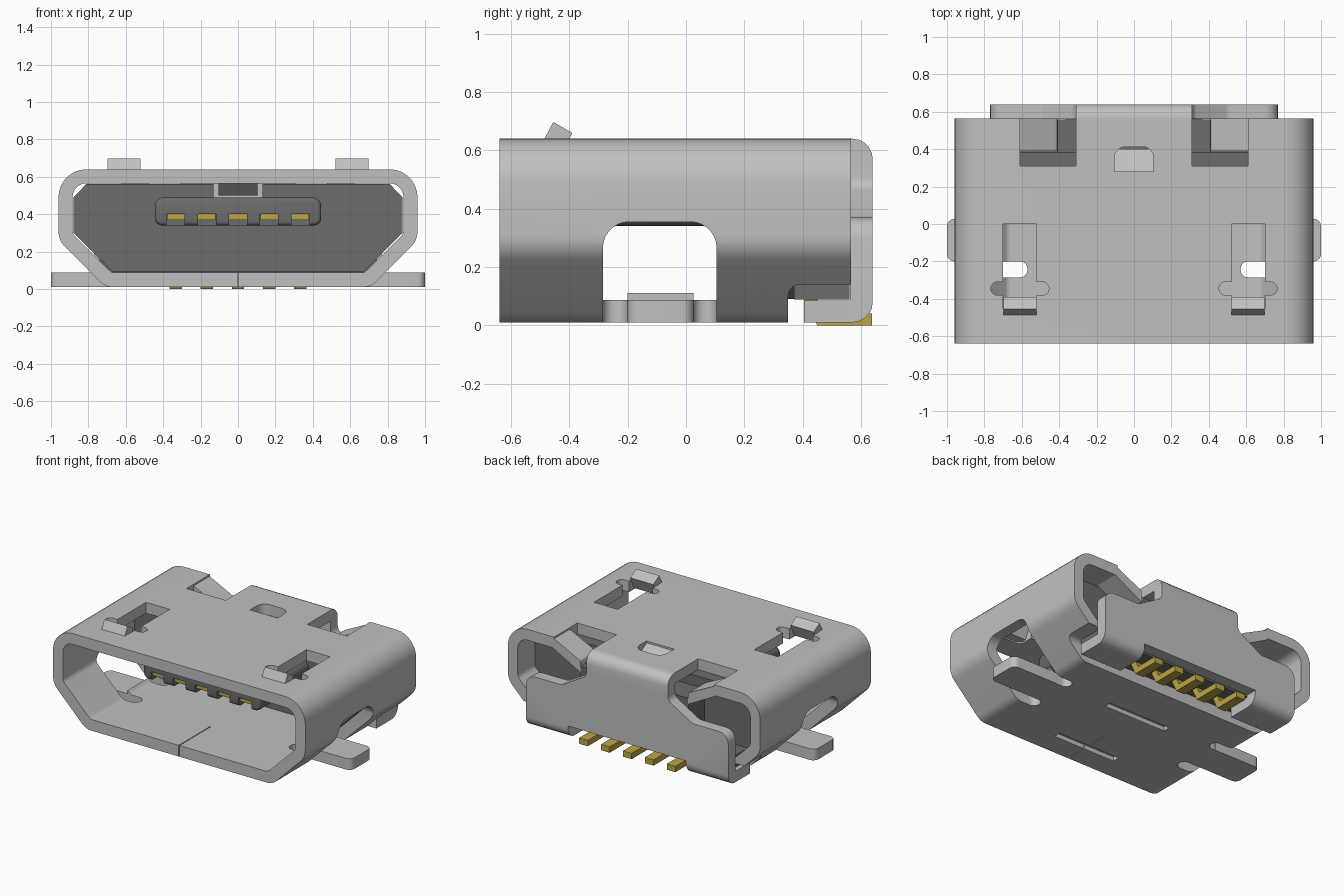
import bpy, bmesh, math
from mathutils import Vector

cube = bpy.data.objects.get("Cube")
if cube:
    bpy.data.objects.remove(cube, do_unlink=True)


def material(name, color):
    m = bpy.data.materials.new(name)
    m.use_nodes = True
    m.diffuse_color = (*color, 1)
    m.node_tree.nodes["Principled BSDF"].inputs["Base Color"].default_value = (*color, 1)
    return m


STEEL = material("steel grey", (0.53, 0.53, 0.53))
PLASTIC = material("dark plastic", (0.15, 0.15, 0.15))
GOLD = material("contact gold", (0.50, 0.38, 0.06))


def rounded(corners, steps=7):
    """Outline from (u, v, radius) corners."""
    out, n = [], len(corners)
    for i, (u, v, r) in enumerate(corners):
        p = Vector((u, v))
        if r == 0:
            out.append((u, v))
            continue
        a = (Vector(corners[i - 1][:2]) - p).normalized()
        b = (Vector(corners[(i + 1) % n][:2]) - p).normalized()
        half = a.angle(b) / 2
        c = p + (a + b).normalized() * (r / math.sin(half))
        d = r / math.tan(half)
        v0, v1 = p + a * d - c, p + b * d - c
        sweep = v0.angle_signed(v1)
        start = math.atan2(v0.y, v0.x)
        for k in range(steps + 1):
            t = start - sweep * k / steps
            out.append((c.x + r * math.cos(t), c.y + r * math.sin(t)))
    return out


def mirrored(half):
    """Close a right-hand half outline over x = 0."""
    return half + [(-u, v, r) for u, v, r in reversed(half)]


def smooth(ob):
    ob.data.shade_smooth()
    ob.data.set_sharp_from_angle(angle=math.radians(32))


def prism(name, pts, axis, a, b, mat=STEEL, bevel=None, width=0.0, segs=5):
    """Extrude an outline along an axis; bevel edges whose two ends pass a test."""
    place = {"x": lambda u, v, t: (t, u, v),
             "y": lambda u, v, t: (u, t, v),
             "z": lambda u, v, t: (u, v, t)}[axis]
    bm = bmesh.new()
    lo = [bm.verts.new(place(u, v, a)) for u, v in pts]
    hi = [bm.verts.new(place(u, v, b)) for u, v in pts]
    bm.faces.new(lo)
    bm.faces.new(hi[::-1])
    for i in range(len(pts)):
        j = (i + 1) % len(pts)
        bm.faces.new((lo[i], lo[j], hi[j], hi[i]))
    bmesh.ops.recalc_face_normals(bm, faces=bm.faces)
    if bevel:
        edges = [e for e in bm.edges if all(bevel(v.co) for v in e.verts)]
        bmesh.ops.bevel(bm, geom=edges, offset=width, segments=segs,
                        profile=0.5, affect="EDGES", clamp_overlap=True)
    me = bpy.data.meshes.new(name)
    bm.to_mesh(me)
    bm.free()
    me.materials.append(mat)
    ob = bpy.data.objects.new(name, me)
    bpy.context.collection.objects.link(ob)
    smooth(ob)
    return ob


def box(name, x0, x1, y0, y1, z0, z1, mat=STEEL, **kw):
    return prism(name, [(x0, y0), (x1, y0), (x1, y1), (x0, y1)], "z", z0, z1, mat, **kw)


def cut(ob, cutters):
    """Subtract each cutter, then remove it."""
    for c in cutters:
        c.hide_render = True
        m = ob.modifiers.new("cut", "BOOLEAN")
        m.operation, m.solver, m.object = "DIFFERENCE", "EXACT", c
        dg = bpy.context.evaluated_depsgraph_get()
        me = bpy.data.meshes.new_from_object(ob.evaluated_get(dg))
        ob.modifiers.clear()
        ob.data = me
        bpy.data.objects.remove(c, do_unlink=True)
    smooth(ob)


# Metal shell: hollow tube with slots, side windows and rear notches
outer = mirrored([(0.71, 0.01, 0.1), (0.96, 0.26, 0.12), (0.96, 0.64, 0.15)])
inner = mirrored([(0.675, 0.087, 0.04), (0.885, 0.295, 0.05), (0.885, 0.565, 0.075)])
shell = prism("shell", rounded(outer), "y", -0.64, 0.565)
cutters = [prism("bore", rounded(inner), "y", -0.8, 0.8),
           box("rear_floor_cut", -1.1, 1.1, 0.35, 0.7, -0.1, 0.14,
               bevel=lambda c: c.y < 0.4 and c.z > 0.1, width=0.04),
           prism("latch_hole", rounded([(-0.105, 0.28, 0), (0.105, 0.28, 0),
                                        (0.105, 0.413, 0.06), (-0.105, 0.413, 0.06)]),
                 "z", 0.5, 0.7),
           box("seam", -0.003, 0.003, -0.7, -0.3, -0.1, 0.12)]
for y in (0.03, -0.46):
    cutters.append(box("floor_pocket", -0.24, 0.24, y - 0.025, y + 0.025, -0.1, 0.04))
for s in (-1, 1):
    window = rounded([(-0.285, -0.1, 0), (0.105, -0.1, 0), (0.105, 0.355, 0.09), (-0.285, 0.355, 0.09)])
    cutters.append(prism("window", window, "x", 0.70 * s, 1.1 * s))
    for y0, y1 in ((-0.285, -0.2), (0.025, 0.105)):
        slot = rounded([(0.57 * s, y0, 0.039), (0.8 * s, y0, 0),
                        (0.8 * s, y1, 0), (0.57 * s, y1, 0.039)])
        cutters.append(prism("relief", slot, "z", -0.1, 0.2))
    spring = rounded([(0.52 * s, 0, 0), (0.70 * s, 0, 0),
                      (0.70 * s, -0.485, 0.04), (0.52 * s, -0.485, 0.04)])
    cutters.append(prism("spring_hole", spring, "z", 0.5, 0.75))
    cross = rounded([(0.455 * s, -0.38, 0.034), (0.765 * s, -0.38, 0.034),
                     (0.765 * s, -0.31, 0.034), (0.455 * s, -0.31, 0.034)])
    cutters.append(prism("cross_slot", cross, "z", 0.5, 0.75))
    cutters.append(box("rear_notch", 0.31 * s, 0.61 * s, 0.31, 0.7, 0.5, 0.75))
cut(shell, cutters)

# Rear cover: plate folded down from the roof, with wide wings
cover = mirrored([(0.45, 0.10, 0), (0.45, 0.01, 0), (0.77, 0.01, 0), (0.77, 0.37, 0.07),
                  (0.50, 0.37, 0.05), (0.31, 0.48, 0.05), (0.31, 0.64, 0)])
prism("rear_cover", rounded(cover, 5), "y", 0.562, 0.64,
      bevel=lambda c: c.y > 0.6 and (c.z > 0.635 or c.z < 0.015), width=0.07)

for s, side in ((1, "left"), (-1, "right")):
    # Feet folded forward under the rear cover
    box(side + "_rear_foot", 0.45 * s, 0.77 * s, 0.405, 0.57, 0.01, 0.085)
    # Solder tabs beside the windows
    tab = rounded([(0.64 * s, -0.2, 0), (1.0 * s, -0.2, 0.04),
                   (1.0 * s, 0.027, 0.04), (0.64 * s, 0.027, 0)])
    prism(side + "_solder_tab", tab, "z", 0.0105, 0.087)
    # Raised hooks on the roof
    hook = [(-0.52, 0.575), (-0.43, 0.575), (-0.39, 0.66), (-0.455, 0.697)]
    prism(side + "_hook", hook, "x", 0.522 * s, 0.698 * s,
          bevel=lambda c: c.z > 0.65 and c.y > -0.5, width=0.0)
    # Flaps bent down inside the rear notches
    flap = rounded([(0.63 * s, 0.638, 0), (0.63 * s, 0.567, 0),
                    (0.41 * s, 0.45, 0), (0.41 * s, 0.53, 0.02)])
    prism(side + "_rear_flap", flap, "y", 0.39, 0.563)

# Latch bent down from the roof hole
prism("roof_latch", [(0.275, 0.63), (0.275, 0.566), (0.38, 0.50), (0.40, 0.56)],
      "x", -0.103, 0.103)

# Plastic insulator filling the rear of the shell
body_outline = mirrored([(0.67, 0.09, 0), (0.88, 0.30, 0), (0.88, 0.49, 0), (0.81, 0.562, 0)])
body = prism("insulator", rounded(body_outline), "y", 0.13, 0.385, PLASTIC)
cut(body, [box("latch_recess", -0.13, 0.13, 0.0, 0.6, 0.49, 0.7)])
box("insulator_rear_block", -0.41, 0.41, 0.37, 0.56, 0.09, 0.49, PLASTIC)
box("insulator_rear_ledge", -0.74, 0.74, 0.37, 0.56, 0.088, 0.17, PLASTIC)

# Tongue with contact grooves
PITCH = 0.1667
tongue = prism("tongue", rounded(mirrored([(0.445, 0.34, 0.04), (0.445, 0.49, 0.05)])),
               "y", -0.40, 0.14, PLASTIC, bevel=lambda c: c.y < -0.39, width=0.02, segs=3)
cut(tongue, [box("groove", i * PITCH - 0.048, i * PITCH + 0.048, -0.6, 0.11, 0.2, 0.40)
             for i in range(-2, 3)])

# Contacts in the tongue and solder pins under the rear
for i in range(-2, 3):
    x = i * PITCH
    box(f"contact_{i + 3}", x - 0.047, x + 0.047, -0.385, 0.14, 0.37, 0.402, GOLD)
    pin = [(0.40, 0.10), (0.45, 0.0), (0.638, 0.0), (0.638, 0.04), (0.475, 0.04), (0.445, 0.10)]
    prism(f"solder_pin_{i + 3}", pin, "x", x - 0.033, x + 0.033, GOLD)
